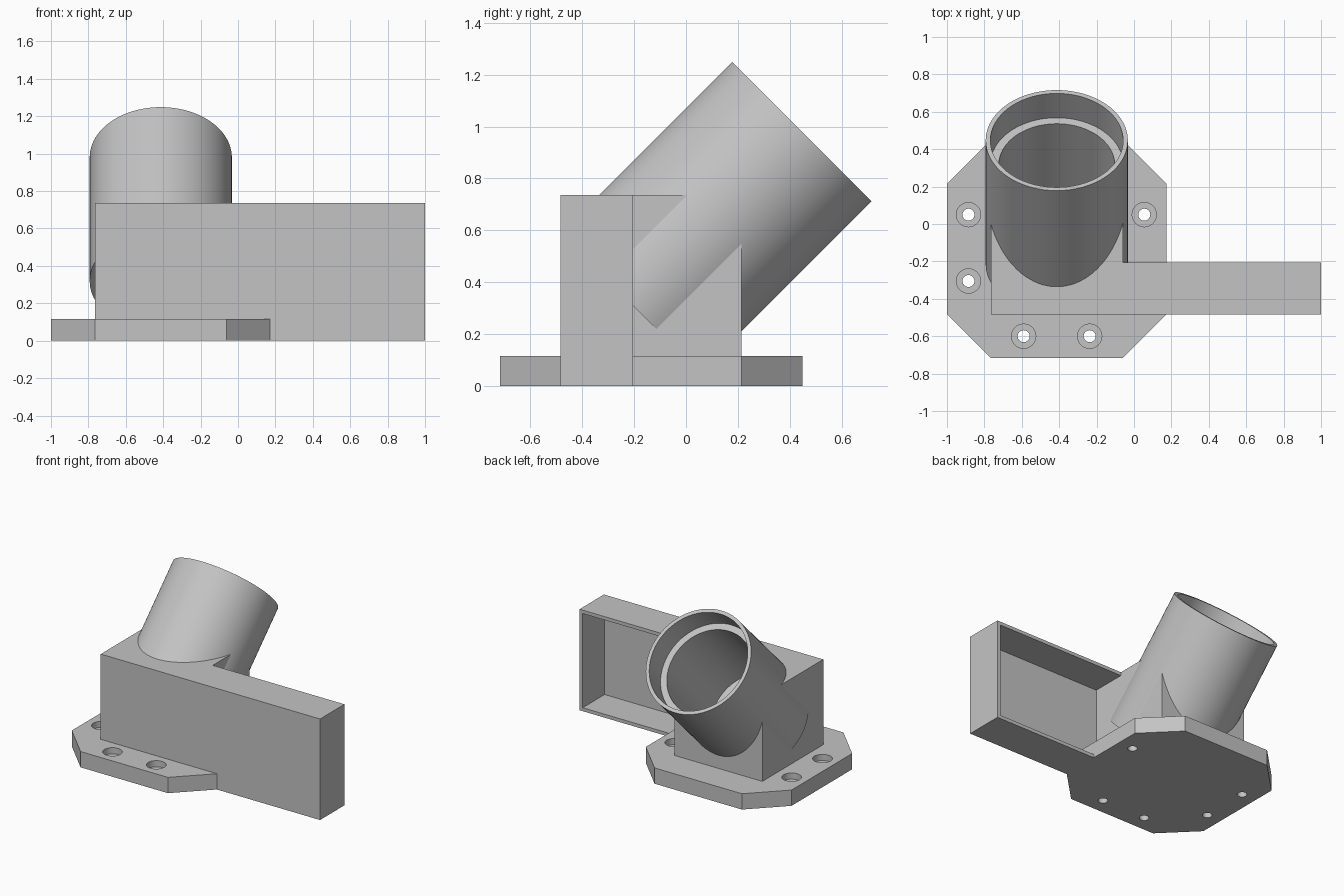
import bpy
import bmesh
from math import radians, tau
from mathutils import Matrix, Vector

default = bpy.data.objects.get("Cube")
if default:
    bpy.data.objects.remove(default, do_unlink=True)

grey = bpy.data.materials.new("plain_grey")
grey.use_nodes = True
grey.diffuse_color = (0.55, 0.55, 0.55, 1)
grey.node_tree.nodes["Principled BSDF"].inputs["Base Color"].default_value = (0.55, 0.55, 0.55, 1)


def make_object(name, bm):
    bmesh.ops.recalc_face_normals(bm, faces=bm.faces)
    mesh = bpy.data.meshes.new(name)
    bm.to_mesh(mesh)
    bm.free()
    mesh.materials.append(grey)
    obj = bpy.data.objects.new(name, mesh)
    bpy.context.collection.objects.link(obj)
    return obj


def prism(name, outline, bottom, top):
    """Extrude a flat outline upwards."""
    bm = bmesh.new()
    face = bm.faces.new([bm.verts.new((x, y, bottom)) for x, y in outline])
    result = bmesh.ops.extrude_face_region(bm, geom=[face])
    moved = [v for v in result["geom"] if isinstance(v, bmesh.types.BMVert)]
    bmesh.ops.translate(bm, verts=moved, vec=(0, 0, top - bottom))
    return make_object(name, bm)


def lathe(name, profile, places, steps):
    """Spin a (radius, height) profile and put a copy at each place."""
    bm = bmesh.new()
    for place in places:
        verts = [bm.verts.new((r, 0, z)) for r, z in profile]
        edges = [bm.edges.new(pair) for pair in zip(verts, verts[1:])]
        before = set(bm.verts) - set(verts)
        bmesh.ops.spin(bm, geom=verts + edges, cent=(0, 0, 0), axis=(0, 0, 1),
                       angle=tau, steps=steps)
        new = [v for v in bm.verts if v not in before]
        bmesh.ops.remove_doubles(bm, verts=new, dist=0.0001)
        new = [v for v in bm.verts if v not in before]
        bmesh.ops.transform(bm, matrix=place, verts=new)
    return make_object(name, bm)


def activate(obj):
    bpy.ops.object.select_all(action="DESELECT")
    obj.select_set(True)
    bpy.context.view_layer.objects.active = obj


def cut(obj, cutter):
    mod = obj.modifiers.new("cut", "BOOLEAN")
    mod.operation = "DIFFERENCE"
    mod.solver = "EXACT"
    mod.object = cutter
    activate(obj)
    bpy.ops.object.modifier_apply(modifier=mod.name)
    bpy.data.objects.remove(cutter, do_unlink=True)


# Eight-sided base plate with counterbored screw holes
LEFT, RIGHT, FRONT, BACK, CHAMFER = -1.0, 0.173, -0.717, 0.45, 0.235
plate = prism("base_plate", [
    (LEFT + CHAMFER, FRONT), (RIGHT - CHAMFER, FRONT),
    (RIGHT, FRONT + CHAMFER), (RIGHT, BACK - CHAMFER),
    (RIGHT - CHAMFER, BACK), (LEFT + CHAMFER, BACK),
    (LEFT, BACK - CHAMFER), (LEFT, FRONT + CHAMFER)], 0, 0.115)
holes = [(-0.885, 0.05), (-0.885, -0.305), (-0.59, -0.6), (-0.237, -0.6), (0.055, 0.05)]
screw = [(0, -0.05), (0.032, -0.05), (0.032, 0.07), (0.065, 0.07), (0.065, 0.2), (0, 0.2)]
cut(plate, lathe("screw_cutter", screw,
                 [Matrix.Translation((x, y, 0)) for x, y in holes], 32))

# Block under the tube, with the long side arm in one piece
housing = prism("housing_and_arm", [
    (-0.765, -0.485), (1, -0.485), (1, -0.205),
    (-0.06, -0.205), (-0.06, 0.215), (-0.765, 0.215)], 0, 0.735)
# Pocket in the arm, open at the back
cut(housing, prism("pocket_cutter", [
    (-0.06, -0.457), (0.975, -0.457), (0.975, -0.1), (-0.06, -0.1)], 0.025, 0.71))

# Tilted tube with a stepped bore
tilt = Matrix.Translation(Vector((-0.413, -0.214, 0.319))) @ Matrix.Rotation(radians(-45), 4, "X")
cut(housing, lathe("bore_cutter", [(0, 0.015), (0.345, 0.015), (0.345, 1.2), (0, 1.2)], [tilt], 96))
tube = lathe("angled_tube", [
    (0, 0.03), (0.31, 0.03), (0.31, 0.751), (0.355, 0.751),
    (0.355, 0.935), (0.38, 0.935), (0.38, 0), (0, 0)], [tilt], 96)

# Smooth round walls, crisp edges
for part in (plate, housing, tube):
    activate(part)
    bpy.ops.object.shade_smooth_by_angle(angle=radians(30))
